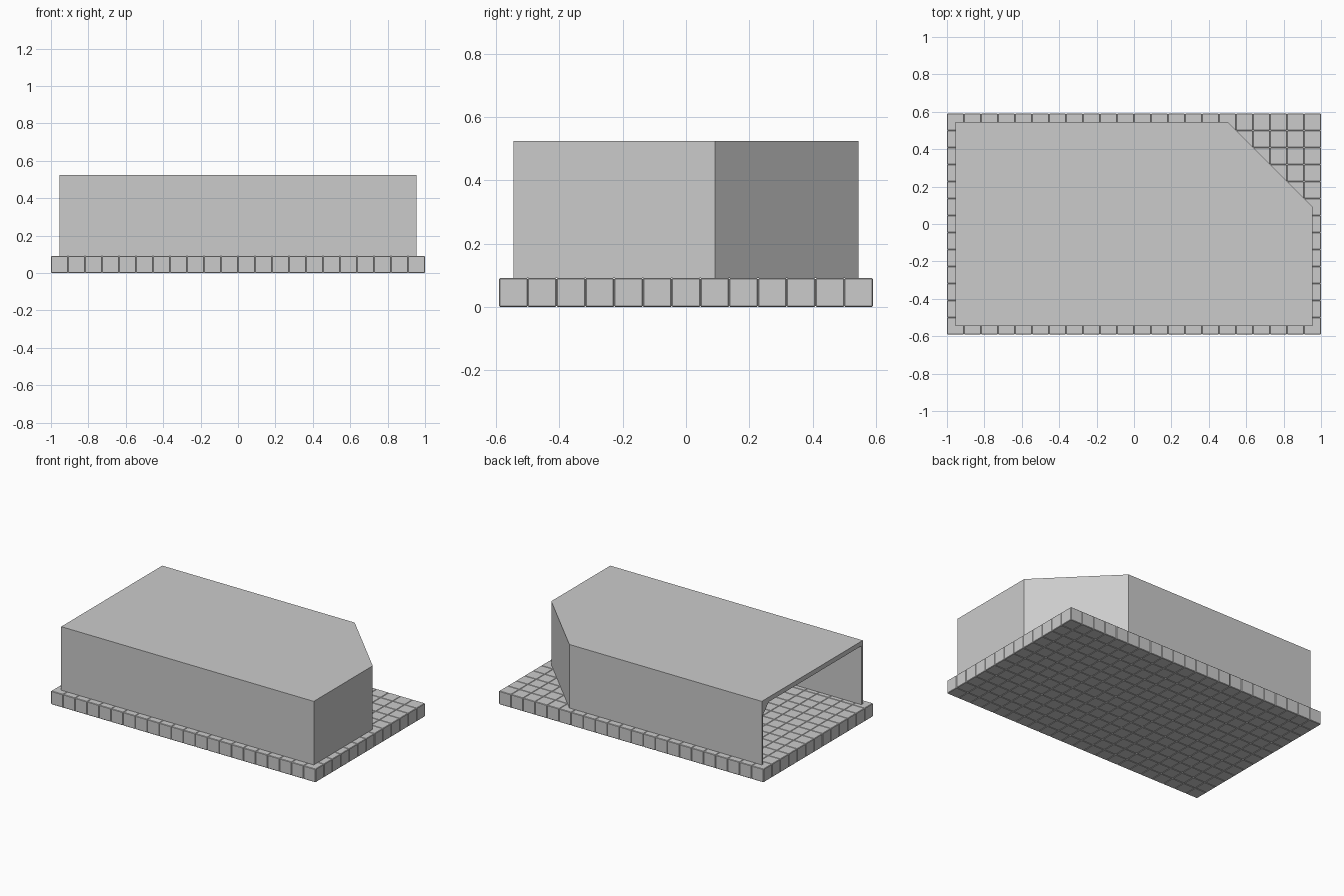
import bpy, bmesh
from mathutils import Vector

if "Cube" in bpy.data.objects:
    bpy.data.objects.remove(bpy.data.objects["Cube"])

C = 2.0 / 22            # paving cell size
NX, NY = 22, 13
X, Y = 1 - C / 2, C * NY / 2 - C / 2
TOP = 0.525

grey = bpy.data.materials.new("plain grey")
grey.diffuse_color = (0.6, 0.6, 0.6, 1)
grey.use_nodes = True
grey.node_tree.nodes["Principled BSDF"].inputs["Base Color"].default_value = grey.diffuse_color


def finish(bm, name):
    bmesh.ops.recalc_face_normals(bm, faces=bm.faces)
    me = bpy.data.meshes.new(name)
    bm.to_mesh(me)
    bm.free()
    me.materials.append(grey)
    ob = bpy.data.objects.new(name, me)
    bpy.context.collection.objects.link(ob)
    return ob


def prism(bm, pts, vec):
    # extrude a closed outline along a vector
    face = bm.faces.new([bm.verts.new(p) for p in pts])
    ret = bmesh.ops.extrude_face_region(bm, geom=[face], use_keep_orig=True)
    moved = [g for g in ret["geom"] if isinstance(g, bmesh.types.BMVert)]
    bmesh.ops.translate(bm, verts=moved, vec=vec)


# paved base: grid of softly bevelled cubes
bm = bmesh.new()
for i in range(NX):
    for j in range(NY):
        r = bmesh.ops.create_cube(bm, size=C)
        bmesh.ops.translate(bm, verts=r["verts"], vec=(
            -1 + C * (i + 0.5), -C * NY / 2 + C * (j + 0.5), C / 2))
bmesh.ops.bevel(bm, geom=bm.edges[:], offset=0.003, segments=1,
                affect='EDGES')
finish(bm, "paved_base")

# roof slab with one clipped corner
T, R = 0.014, 0.032
outline = [(-X, -Y), (X, -Y), (X, Y - 5 * C), (X - 5 * C, Y), (-X, Y)]
inner = [(-X, -Y + T), (X - T, -Y + T), (X - T, Y - 5 * C - T * 0.41),
         (X - 5 * C - T * 0.41, Y - T), (-X, Y - T)]
bm = bmesh.new()
prism(bm, [(x, y, TOP - R) for x, y in outline], Vector((0, 0, R)))
finish(bm, "roof")

# walls: one thin open ring, left end stays open
bm = bmesh.new()
ring = outline + inner[::-1]
prism(bm, [(x, y, C) for x, y in ring], Vector((0, 0, TOP - R - C)))
finish(bm, "walls")

# small corner brace at the open end
bm = bmesh.new()
z = TOP - R
prism(bm, [(-X, Y - T, z), (-X, Y - 0.075, z), (-X, Y - T, z - 0.065)],
      Vector((0.02, 0, 0)))
finish(bm, "corner_brace")
